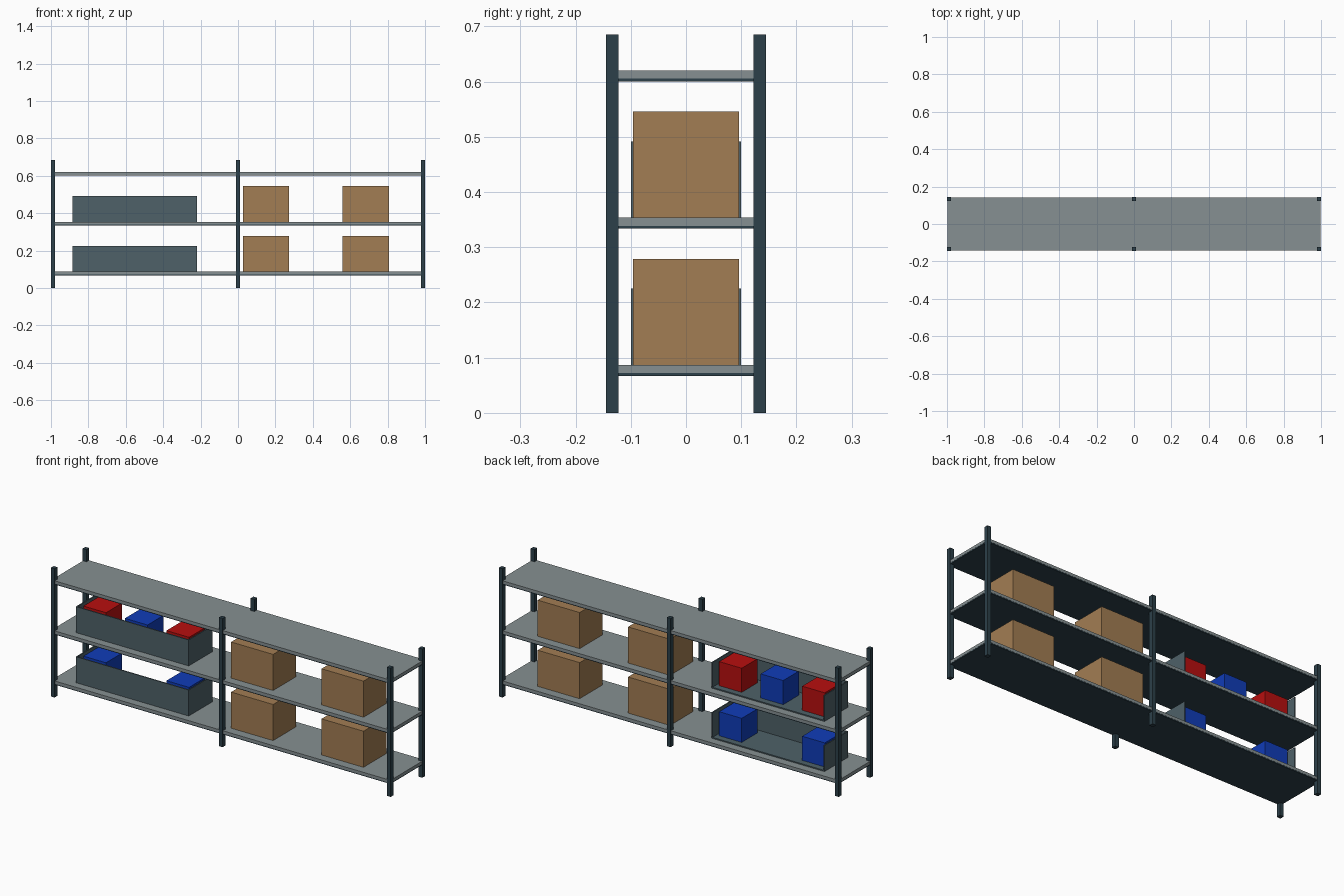
import bpy

if "Cube" in bpy.data.objects:
    bpy.data.objects.remove(bpy.data.objects["Cube"])


def srgb(hex_code):
    vals = [int(hex_code[i:i + 2], 16) / 255 for i in (0, 2, 4)]
    return [v / 12.92 if v <= 0.04045 else ((v + 0.055) / 1.055) ** 2.4 for v in vals] + [1]


def material(name, hex_code):
    m = bpy.data.materials.new(name)
    m.diffuse_color = srgb(hex_code)
    m.use_nodes = True
    m.node_tree.nodes["Principled BSDF"].inputs["Base Color"].default_value = m.diffuse_color
    return m


STEEL = material("dark_steel", "2C404A")
GREY = material("shelf_grey", "869092")
CARD = material("cardboard", "A27D53")
BIN = material("bin_slate", "4E6168")
RED = material("red", "B80F0F")
BLUE = material("blue", "103CB8")


def box(name, x, y, z, mat):
    """Box from (min, max) pairs on each axis."""
    bpy.ops.mesh.primitive_cube_add(size=1, location=[(a + b) / 2 for a, b in (x, y, z)])
    ob = bpy.context.object
    ob.name = name
    ob.scale = [b - a for a, b in (x, y, z)]
    bpy.ops.object.transform_apply(location=False, rotation=False, scale=True)
    ob.data.materials.append(mat)
    return ob


# upright posts
for px in (-0.989, 0, 0.989):
    for py in (-0.1335, 0.1335):
        box("post", (px - 0.011, px + 0.011), (py - 0.0115, py + 0.0115), (0, 0.685), STEEL)

# shelf boards with a dark backing sheet
SHELF_TOPS = (0.087, 0.3535, 0.62)
for top in SHELF_TOPS:
    box("shelf_board", (-0.998, 0.998), (-0.143, 0.143), (top - 0.015, top), GREY)
    box("shelf_backing", (-0.997, 0.997), (-0.142, 0.142), (top - 0.02, top - 0.015), STEEL)

# contents of the two loaded levels
BIN_X0, BIN_X1, BIN_Y, BIN_H, T = -0.885, -0.22, 0.1, 0.138, 0.006
CUBES = (((-0.797, BLUE), (-0.308, BLUE)),
         ((-0.797, RED), (-0.5525, BLUE), (-0.308, RED)))
for z, cubes in zip(SHELF_TOPS, CUBES):
    # cardboard cartons
    for x0, x1 in ((0.027, 0.274), (0.559, 0.806)):
        box("carton", (x0, x1), (-0.096, 0.096), (z, z + 0.192), CARD)
    # storage bin, open at the top and back
    box("bin_floor", (BIN_X0, BIN_X1), (-BIN_Y, BIN_Y), (z, z + T), BIN)
    box("bin_front", (BIN_X0, BIN_X1), (-BIN_Y, -BIN_Y + T), (z + T, z + BIN_H), BIN)
    for x0 in (BIN_X0, BIN_X1 - T):
        box("bin_side", (x0, x0 + T), (-BIN_Y + T, BIN_Y), (z + T, z + BIN_H), BIN)
    # coloured cubes in the bin
    for cx, mat in cubes:
        box("cube", (cx - 0.0665, cx + 0.0665), (-0.0665, 0.0665), (z + T, z + 0.134), mat)
